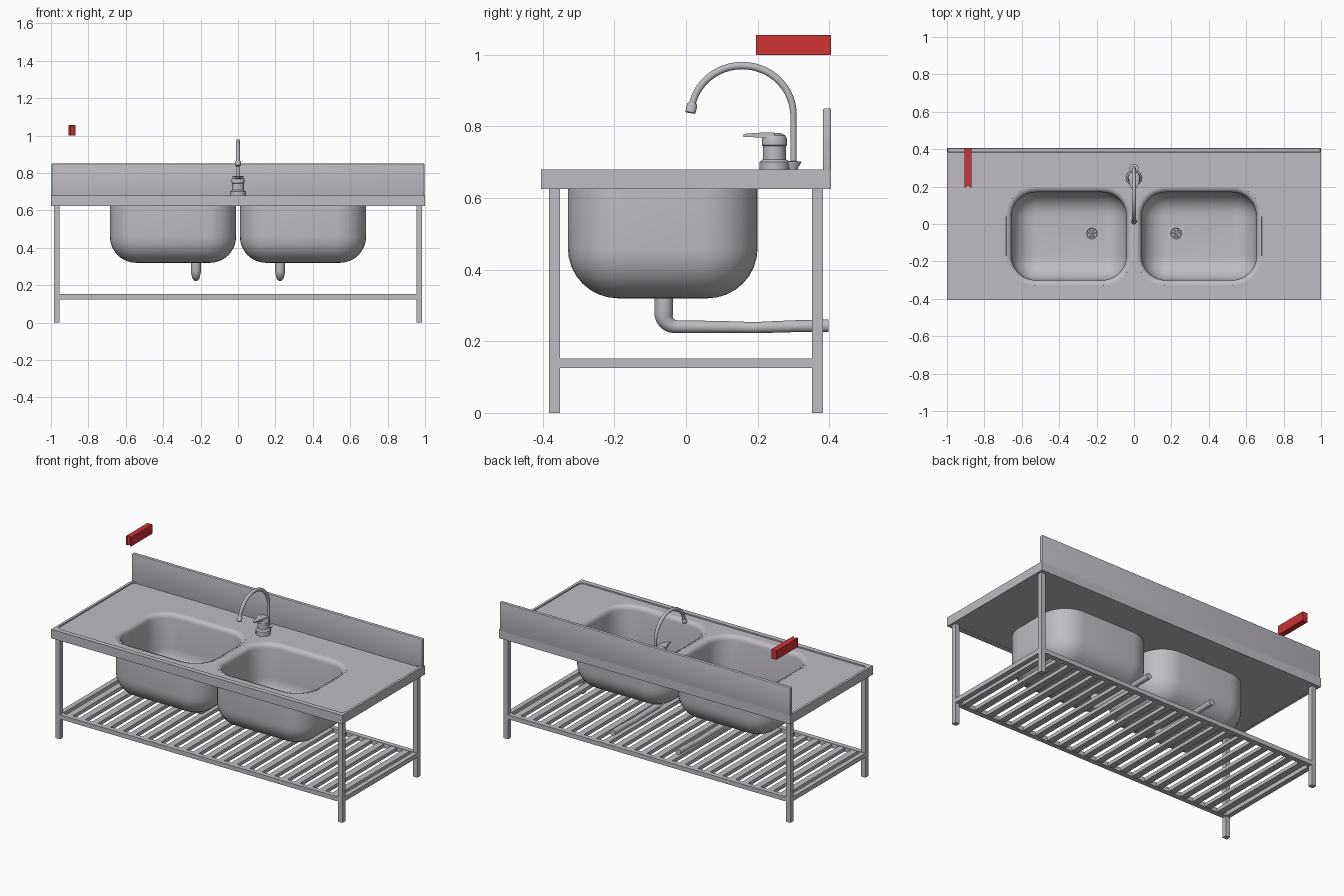
import bpy, bmesh, math
from mathutils import Vector

if "Cube" in bpy.data.objects:
    bpy.data.objects.remove(bpy.data.objects["Cube"])


def material(name, rgb):
    m = bpy.data.materials.new(name)
    m.diffuse_color = (*rgb, 1)
    m.use_nodes = True
    m.node_tree.nodes["Principled BSDF"].inputs["Base Color"].default_value = m.diffuse_color
    return m


STEEL = material("steel", (0.52, 0.50, 0.54))
RED = material("red", (0.62, 0.033, 0.033))


def add(name, data, mat=STEEL):
    ob = bpy.data.objects.new(name, data)
    bpy.context.collection.objects.link(ob)
    data.materials.append(mat)
    return ob


def box(name, x0, x1, y0, y1, z0, z1, bevel=0):
    bm = bmesh.new()
    bmesh.ops.create_cube(bm, size=1)
    for v in bm.verts:
        v.co = Vector(((x0 + x1) / 2 + v.co.x * (x1 - x0),
                       (y0 + y1) / 2 + v.co.y * (y1 - y0),
                       (z0 + z1) / 2 + v.co.z * (z1 - z0)))
    if bevel:
        bmesh.ops.bevel(bm, geom=bm.edges[:], offset=bevel, segments=3, affect='EDGES', profile=0.5)
    me = bpy.data.meshes.new(name)
    bm.to_mesh(me)
    bm.free()
    return add(name, me)


def rounded(cx, cy, hx, hy, r, n=8):
    pts = []
    for q, (sx, sy) in enumerate([(1, 1), (-1, 1), (-1, -1), (1, -1)]):
        for i in range(n + 1):
            a = math.pi / 2 * (q + i / n)
            pts.append((cx + sx * (hx - r) + r * math.cos(a), cy + sy * (hy - r) + r * math.sin(a)))
    return pts


def loft(name, rings, mat=STEEL):
    """Skin a list of equal-length rings and cap both ends."""
    bm = bmesh.new()
    vs = [[bm.verts.new(p) for p in ring] for ring in rings]
    n = len(vs[0])
    for a, b in zip(vs, vs[1:]):
        for i in range(n):
            bm.faces.new((a[i], a[(i + 1) % n], b[(i + 1) % n], b[i]))
    bm.faces.new(vs[0][::-1])
    bm.faces.new(vs[-1])
    bmesh.ops.recalc_face_normals(bm, faces=bm.faces[:])
    me = bpy.data.meshes.new(name)
    bm.to_mesh(me)
    bm.free()
    return add(name, me, mat)


def lathe(name, cx, cy, profile, n=32):
    return loft(name, [[(cx + r * math.cos(2 * math.pi * i / n), cy + r * math.sin(2 * math.pi * i / n), z)
                        for i in range(n)] for r, z in profile])


def to_mesh(ob):
    bpy.ops.object.select_all(action='DESELECT')
    ob.select_set(True)
    bpy.context.view_layer.objects.active = ob
    bpy.ops.object.convert(target='MESH')


def plate(name, loops, z0, z1):
    """Flat sheet with holes: first loop is the outline, the rest are holes."""
    cu = bpy.data.curves.new(name, 'CURVE')
    cu.dimensions, cu.fill_mode, cu.extrude = '2D', 'BOTH', (z1 - z0) / 2
    for loop in loops:
        sp = cu.splines.new('POLY')
        sp.points.add(len(loop) - 1)
        for p, (x, y) in zip(sp.points, loop):
            p.co = (x, y, 0, 1)
        sp.use_cyclic_u = True
    ob = add(name, cu)
    ob.location.z = (z0 + z1) / 2
    to_mesh(ob)


def tube(name, pts):
    """Round tube through (x, y, z, radius) points."""
    cu = bpy.data.curves.new(name, 'CURVE')
    cu.dimensions, cu.bevel_depth, cu.bevel_resolution, cu.use_fill_caps = '3D', 1, 5, True
    sp = cu.splines.new('POLY')
    sp.points.add(len(pts) - 1)
    for p, (x, y, z, r) in zip(sp.points, pts):
        p.co, p.radius = (x, y, z, 1), r
    to_mesh(add(name, cu))


# worktop: recessed sheet with two openings, raised rim, backsplash
BX, BY, HX, HY, R = 0.3475, -0.065, 0.3375, 0.265, 0.16
holes = [rounded(s * BX, BY, HX - .003, HY - .003, R - .003) for s in (-1, 1)]
inner = rounded(0, 0.004, 0.985, 0.379, 0.03)
plate("worktop", [inner] + holes, 0.626, 0.672)
plate("worktop_rim", [[(-1, -.405), (1, -.405), (1, .405), (-1, .405)], inner], 0.625, 0.68)
box("backsplash", -0.997, 0.997, 0.383, 0.405, 0.67, 0.85, 0.004)

# bowls: outer shell, rolled lip and inner shell in one skin
arc = [math.pi / 2 * i / 8 for i in range(9)]
profile = [(.14 - .14 * math.cos(a), .46 - .14 * math.sin(a)) for a in reversed(arc)]
profile += [(0, .62), (.002, .673), (.010, .672), (.020, .667), (.027, .658), (.03, .645)]
profile += [(.155 - .125 * math.cos(a), .46 - .125 * math.sin(a)) for a in arc]
for s, side in ((-1, "left"), (1, "right")):
    loft(side + "_bowl", [[(x, y, z) for x, y in rounded(s * BX, BY, HX - d, HY - d, R - d)] for d, z in profile])
    px, py = s * 0.225, -0.05
    # strainer with raised petals
    lathe(side + "_drain_strainer", px, py, [(.033, .333), (.033, .339), (.029, .341), (.026, .338), (.006, .338), (.004, .343)], 24)
    for i in range(6):
        a = math.tau * i / 6
        lathe(side + "_strainer_petal", px + .016 * math.cos(a), py + .016 * math.sin(a),
              [(.005, .336), (.005, .340), (.003, .342)], 10)
    # waste pipe
    pts = [(px, -.062, .33, .027), (px, -.062, .275, .027)]
    pts += [(px, -.027 - .035 * math.cos(a), .275 - .034 * math.sin(a), .027 - .009 * a / 1.571) for a in arc[1:]]
    pts += [(px, .10, .240, .017), (px, .19, .238, .016), (px, .30, .242, .017), (px, .398, .243, .018)]
    tube(side + "_waste_pipe", pts)

# legs and lower frame
for sx in (-1, 1):
    xs = sorted((sx * .955, sx * .985))
    for name, y0, y1 in (("front_leg", -.382, -.352), ("back_leg", .352, .382)):
        box(name, *xs, y0, y1, 0, .63)
    box("side_rail", *xs, -.352, .352, .125, .152)
for name, y0, y1 in (("front_rail", -.382, -.352), ("back_rail", .352, .382)):
    box(name, -.955, .955, y0, y1, .125, .152)

# shelf slats
N = 22
for i in range(N):
    x = -.955 + 1.91 * (i + .5) / N
    box("shelf_slat", x - .02, x + .02, -.352, .352, .128, .150)

# tap: body, lever, spout foot, swan-neck spout and nozzle
lathe("tap_body", 0, .247, [(.042, .668), (.042, .700), (.036, .706), (.032, .708), (.032, .745), (.035, .748),
                            (.035, .765), (.030, .775), (.016, .782)])
lever = [(.247, .030, .766, .783), (.215, .024, .768, .783), (.185, .010, .770, .781), (.160, .008, .771, .779)]
loft("tap_lever", [[(-w, y, a), (w, y, a), (w, y, b), (-w, y, b)] for y, w, a, b in lever])
lathe("spout_foot", 0, .298, [(.014, .668), (.015, .685), (.024, .699), (.024, .702), (.010, .703)], 24)
neck = [(0, .300, .69, .0085), (0, .300, .832, .0085)]
for i in range(1, 25):
    a = math.radians(167 * i / 24)
    neck.append((0, .157 + .143 * math.cos(a), .832 + .138 * math.sin(a), .0095 + .001 * math.sin(a)))
tube("tap_spout", neck)
tube("spout_nozzle", [(0, .018, .866, .011), (0, .017, .860, .015), (0, .0125, .840, .015), (0, .012, .837, .012)])

# red bracket with a half-round groove at its front end
xc, g = -.8875, .010
outline = [(xc - .0175, .405), (xc - .0175, .195), (xc - g, .195)]
outline += [(xc - g * math.cos(math.pi * i / 8), .195 + g * math.sin(math.pi * i / 8)) for i in range(1, 8)]
outline += [(xc + g, .195), (xc + .0175, .195), (xc + .0175, .405)]
loft("red_bracket", [[(x, y, z) for x, y in outline] for z in (1.0, 1.056)], RED)

# smooth shading with crisp edges
bpy.ops.object.select_all(action='SELECT')
bpy.context.view_layer.objects.active = bpy.data.objects["tap_body"]
bpy.ops.object.shade_smooth_by_angle(angle=math.radians(35))
